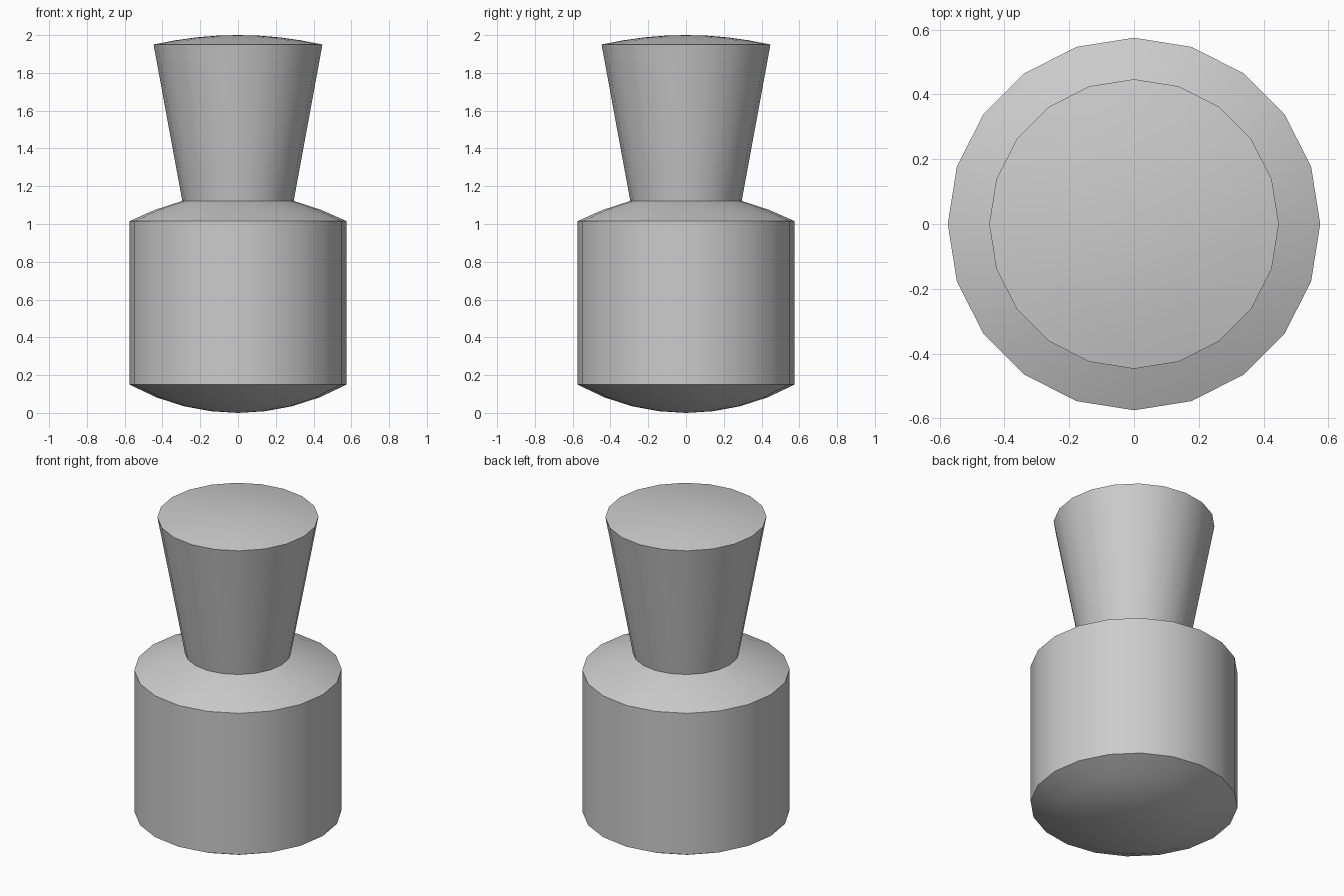
import bpy, bmesh, math

if "Cube" in bpy.data.objects:
    bpy.data.objects.remove(bpy.data.objects["Cube"])

SIDES = 20


def dome(r0, r1, z_edge, z_top, r_edge, steps):
    """Points of a shallow cap: height z_top on the axis, z_edge at r_edge."""
    sag = z_top - z_edge
    R = (r_edge ** 2 + sag ** 2) / (2 * abs(sag))
    pts = []
    for i in range(steps + 1):
        r = r0 + (r1 - r0) * i / steps
        drop = R - math.sqrt(R * R - r * r)
        pts.append((r, z_top - math.copysign(drop, sag)))
    return pts


def lathe(name, profile):
    """Spin a bottom-to-top profile of (radius, z) around the z axis."""
    bm = bmesh.new()
    rings = []
    for r, z in profile:
        if r < 1e-6:
            rings.append([bm.verts.new((0, 0, z))] * SIDES)
        else:
            rings.append([bm.verts.new((r * math.cos(math.tau * i / SIDES),
                                        r * math.sin(math.tau * i / SIDES), z))
                          for i in range(SIDES)])
    for a, b in zip(rings, rings[1:]):
        for i in range(SIDES):
            j = (i + 1) % SIDES
            quad = list(dict.fromkeys([a[i], a[j], b[j], b[i]]))
            bm.faces.new(quad)
    bmesh.ops.recalc_face_normals(bm, faces=bm.faces)
    mesh = bpy.data.meshes.new(name)
    bm.to_mesh(mesh)
    bm.free()
    obj = bpy.data.objects.new(name, mesh)
    bpy.context.collection.objects.link(obj)
    bpy.ops.object.select_all(action='DESELECT')
    obj.select_set(True)
    bpy.context.view_layer.objects.active = obj
    bpy.ops.object.shade_smooth_by_angle(angle=math.radians(35))
    return obj


# Wide lower drum with rounded base and sloping shoulder
base = dome(0, 0.575, 0.15, 0.0, 0.575, 4)
shoulder = [(0.575, 1.015), (0.44, 1.075), (0.295, 1.122)]
lathe("body", base + shoulder)

# Flared upper part with a slightly domed top
cap = dome(0.447, 0, 1.95, 2.0, 0.447, 4)
lathe("flared_neck", [(0.295, 1.122)] + cap)
